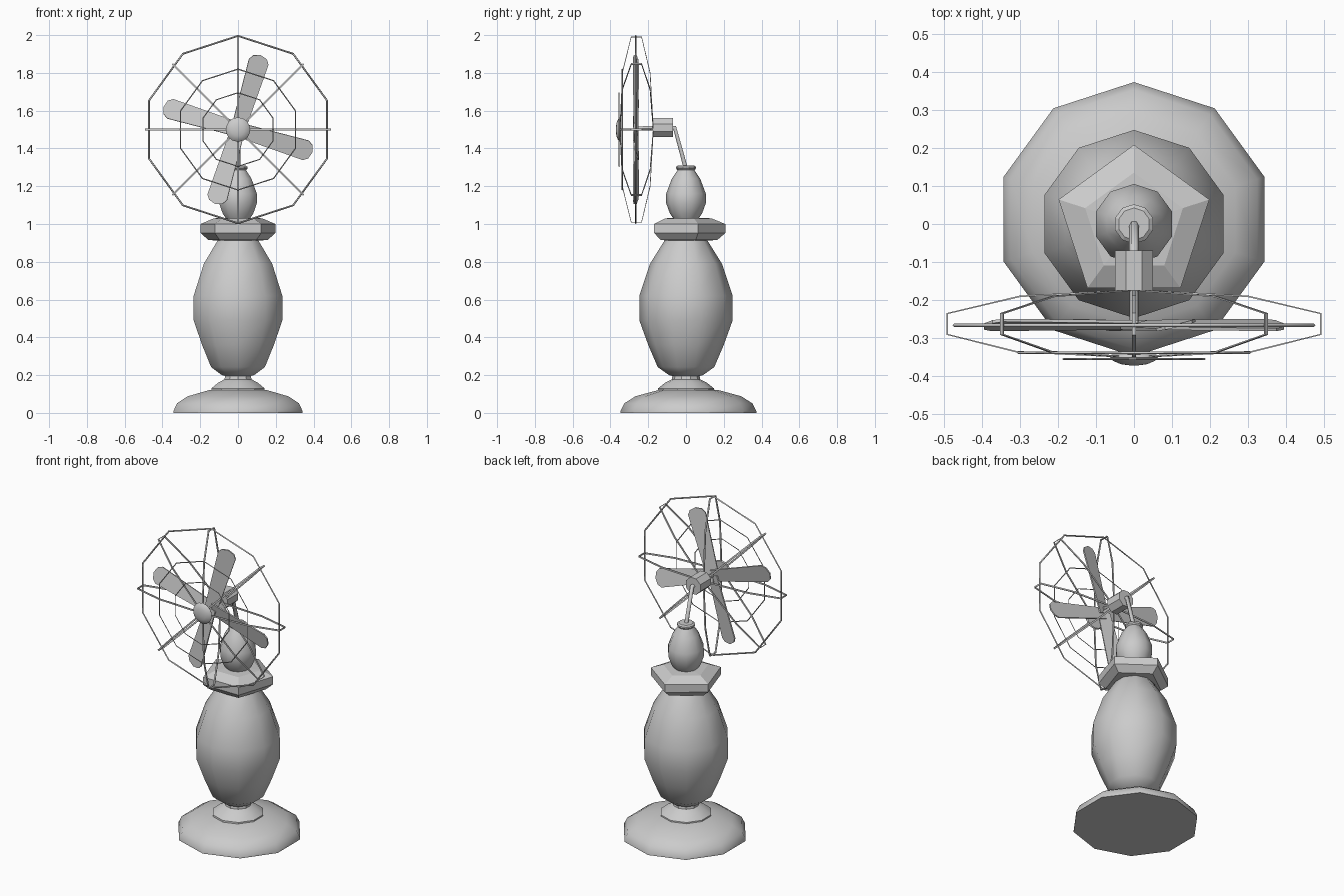
import bpy, bmesh, math
from mathutils import Matrix, Vector

if "Cube" in bpy.data.objects:
    bpy.data.objects.remove(bpy.data.objects["Cube"])

FACE_FRONT = Matrix.Rotation(math.pi / 2, 4, 'X')   # lathe axis z -> -y
FAN = Vector((0, -0.265, 1.5))                      # fan centre


def to_object(name, bm):
    bmesh.ops.recalc_face_normals(bm, faces=bm.faces[:])
    me = bpy.data.meshes.new(name)
    bm.to_mesh(me)
    bm.free()
    ob = bpy.data.objects.new(name, me)
    bpy.context.collection.objects.link(ob)
    return ob


def smooth(ob, deg=35):
    bpy.ops.object.select_all(action='DESELECT')
    ob.select_set(True)
    bpy.context.view_layer.objects.active = ob
    bpy.ops.object.shade_smooth_by_angle(angle=math.radians(deg))


def lathe(name, profile, sides=10, matrix=Matrix(), start=90):
    """Closed turned solid from (radius, height) pairs."""
    bm = bmesh.new()
    rings = []
    for r, z in profile:
        ring = []
        for i in range(sides):
            a = math.radians(start) + math.tau * i / sides
            ring.append(bm.verts.new((r * math.cos(a), r * math.sin(a), z)))
        rings.append(ring)
    for lo, hi in zip(rings, rings[1:]):
        for i in range(sides):
            j = (i + 1) % sides
            bm.faces.new((lo[i], lo[j], hi[j], hi[i]))
    bm.faces.new(rings[0][::-1])
    bm.faces.new(rings[-1])
    bm.transform(matrix)
    return to_object(name, bm)


def tube(name, pts, radius, cyclic=False, res=0):
    cu = bpy.data.curves.new(name, 'CURVE')
    cu.dimensions = '3D'
    cu.bevel_depth = radius
    cu.bevel_resolution = res
    cu.use_fill_caps = True
    sp = cu.splines.new('POLY')
    sp.points.add(len(pts) - 1)
    for p, co in zip(sp.points, pts):
        p.co = (*co, 1)
    sp.use_cyclic_u = cyclic
    ob = bpy.data.objects.new(name, cu)
    bpy.context.collection.objects.link(ob)
    return ob


# Turned stand
smooth(lathe("base", [(.36, 0), (.36, .008), (.34, .05), (.28, .088), (.155, .122), (.05, .125)],
             matrix=Matrix.Translation((0, .0125, 0))))
smooth(lathe("base_ring", [(.15, .11), (.148, .13), (.11, .16), (.075, .178), (.07, .21)]))
smooth(lathe("body", [(.07, .195), (.09, .2), (.15, .243), (.2, .36), (.247, .49),
                      (.247, .62), (.19, .79), (.115, .91), (.09, .94)]))
lathe("collar", [(.1, .912), (.165, .915), (.208, .952), (.208, 1.0), (.135, 1.03), (.06, 1.033)], sides=5)
smooth(lathe("finial", [(.06, 1.02), (.085, 1.055), (.105, 1.11), (.105, 1.16),
                        (.075, 1.24), (.045, 1.285)]))
lathe("finial_cap", [(.045, 1.285), (.052, 1.293), (.052, 1.303), (.042, 1.31)])

# Bent arm and shaft
tube("arm", [(0, 0, 1.29), (0, -.06, 1.51), (0, -.1, 1.51)], .013, res=1)
tube("shaft", [(0, -.16, 1.51), (0, -.275, 1.505)], .012, res=1)

# Motor
lathe("motor", [(.054, .07), (.054, .175)], sides=8, start=22.5,
      matrix=Matrix.Translation((0, 0, 1.51)) @ FACE_FRONT)

# Blades: rounded paddle, pitched, repeated four times
outline = [(.0, .038), (.375, .055), (.4, .038), (.412, 0), (.4, -.038), (.375, -.055), (.0, -.038)]
for n in range(4):
    bm = bmesh.new()
    face = bm.faces.new([bm.verts.new((x, -.004, z)) for x, z in outline])
    ext = bmesh.ops.extrude_face_region(bm, geom=[face])
    bmesh.ops.translate(bm, vec=(0, .008, 0),
                        verts=[v for v in ext['geom'] if isinstance(v, bmesh.types.BMVert)])
    bm.transform(Matrix.Translation(FAN)
                 @ Matrix.Rotation(-math.radians(73 + 90 * n), 4, 'Y')
                 @ Matrix.Rotation(math.radians(13), 4, 'X'))
    to_object(f"blade_{n + 1}", bm)

# Guard rings
for name, r, y, thick in (("guard_ring_outer", .496, -.266, .005),
                          ("guard_ring_middle", .32, -.338, .0032),
                          ("guard_ring_inner", .195, -.354, .0028)):
    pts = []
    for i in range(10):
        a = math.pi / 2 + math.tau * i / 10
        pts.append((r * math.cos(a), y, FAN.z + r * math.sin(a)))
    tube(name, pts, thick, cyclic=True)

# Guard spokes: four flat wire loops, each spanning the full diameter
half = [(.49, -.29), (.49, -.235), (.3, -.19)]
loop = half + [(0, -.173)] + [(-r, y) for r, y in half[::-1]]
loop += [(-.31, -.335), (0, -.35), (.31, -.335)]
for n in range(4):
    bm = bmesh.new()
    pairs = [[bm.verts.new((r, y, s)) for s in (-.005, .005)] for r, y in loop]
    for i, (a, b) in enumerate(pairs):
        c, d = pairs[(i + 1) % len(pairs)]
        bm.faces.new((a, c, d, b))
    bm.transform(Matrix.Translation((0, 0, FAN.z)) @ Matrix.Rotation(math.pi / 4 * n, 4, 'Y'))
    ob = to_object(f"guard_spoke_{n + 1}", bm)
    mod = ob.modifiers.new("thickness", 'SOLIDIFY')
    mod.thickness = .004
    mod.offset = 0

# Domed boss on the guard front
smooth(lathe("guard_boss", [(.06, .343), (.065, .35), (.055, .36), (.035, .368), (.012, .371)], sides=14,
             matrix=Matrix.Translation((0, 0, FAN.z)) @ FACE_FRONT))
